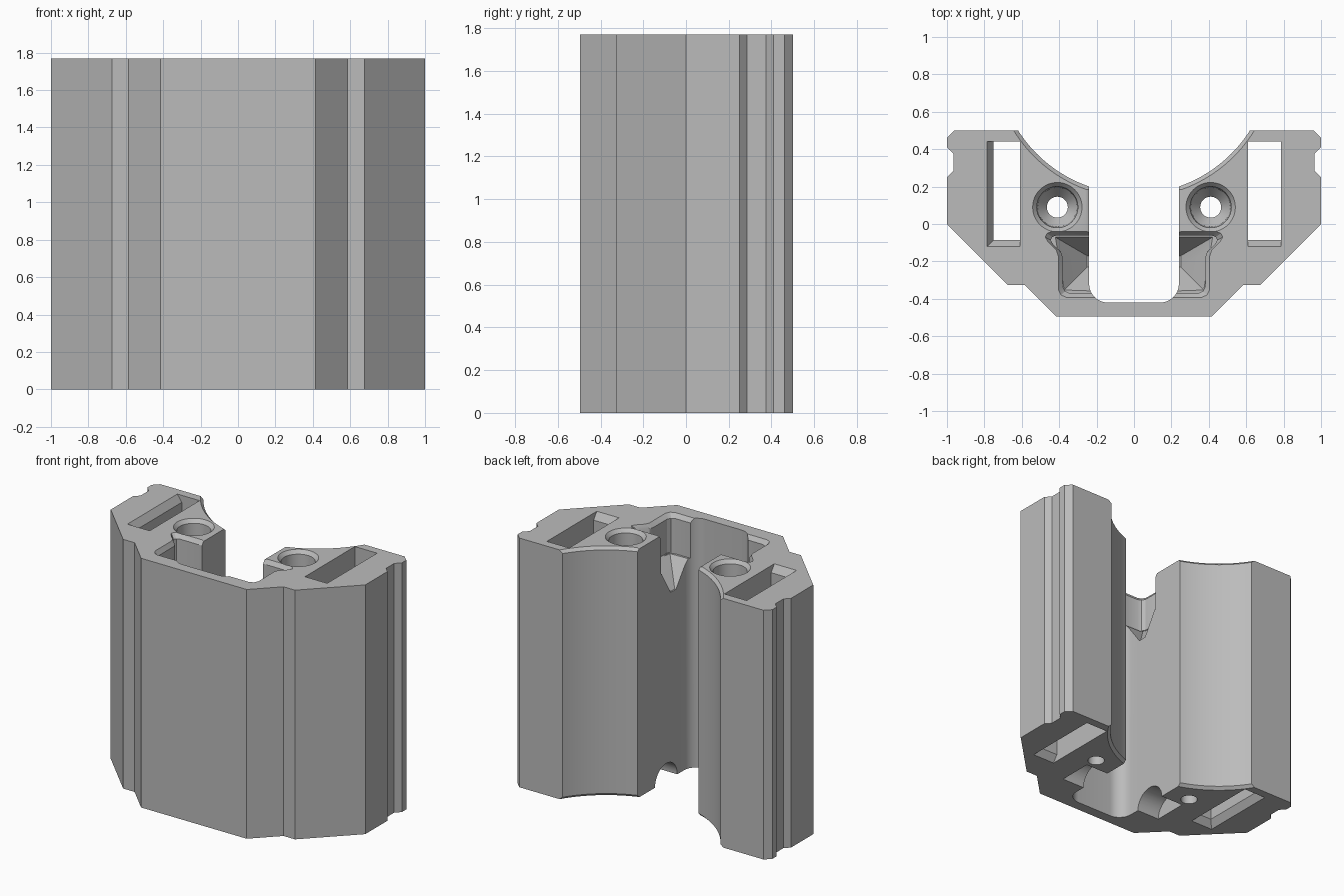
import bpy, bmesh, math
from mathutils import Vector

if "Cube" in bpy.data.objects:
    bpy.data.objects.remove(bpy.data.objects["Cube"])

H = 1.77

grey = bpy.data.materials.new("neutral_grey")
grey.use_nodes = True
colour = (0.5, 0.5, 0.5, 1)
grey.diffuse_color = colour
grey.node_tree.nodes["Principled BSDF"].inputs["Base Color"].default_value = colour


def make(name, bm):
    bmesh.ops.recalc_face_normals(bm, faces=bm.faces)
    mesh = bpy.data.meshes.new(name)
    bm.to_mesh(mesh)
    bm.free()
    mesh.materials.append(grey)
    ob = bpy.data.objects.new(name, mesh)
    bpy.context.collection.objects.link(ob)
    return ob


def loft(name, rings):
    """Solid through a stack of (outline, z) rings."""
    bm = bmesh.new()
    loops = [[bm.verts.new((x, y, z)) for x, y in pts] for pts, z in rings]
    for a, b in zip(loops, loops[1:]):
        for i in range(len(a)):
            j = (i + 1) % len(a)
            bm.faces.new((a[i], a[j], b[j], b[i]))
    bm.faces.new(loops[0])
    bm.faces.new(loops[-1])
    return make(name, bm)


def hull(name, pts):
    bm = bmesh.new()
    for p in pts:
        bm.verts.new(p)
    bmesh.ops.convex_hull(bm, input=bm.verts)
    return make(name, bm)


def circle(x, y, r, n=48):
    return [(x + r * math.cos(math.tau * i / n), y + r * math.sin(math.tau * i / n))
            for i in range(n)]


def rect(x0, x1, y0, y1):
    return [(x0, y0), (x1, y0), (x1, y1), (x0, y1)]


def flip(pts, s):
    return [(s * x, y) for x, y in pts]


def cut(body, cutter):
    mod = body.modifiers.new("cut", 'BOOLEAN')
    mod.operation, mod.solver, mod.object = 'DIFFERENCE', 'EXACT', cutter
    dg = bpy.context.evaluated_depsgraph_get()
    mesh = bpy.data.meshes.new_from_object(body.evaluated_get(dg))
    body.modifiers.clear()
    body.data = mesh
    bpy.data.objects.remove(cutter)


# Main extrusion: outer profile, then the rounded channel
half = [(0.415, -0.495), (0.585, -0.325), (0.675, -0.325), (1, 0), (1, 0.25),
        (0.965, 0.285), (0.965, 0.375), (1, 0.41), (1, 0.46), (0.96, 0.5),
        (0.55, 0.5), (0.24, 0.3)]
fillet = [(0.14 + 0.1 * math.cos(a), -0.32 - 0.1 * math.sin(a))
          for a in [math.pi / 2 * i / 10 for i in range(11)]]
half += fillet
body = loft("clamp_body", [(half + flip(half[::-1], -1), z) for z in (0, H)])

# Curved back recess with small edge chamfers
R = 0.735
cut(body, loft("back_recess", [(circle(0, 0.895, r, 160), z) for r, z in
    ((R + 0.04, -0.02), (R, 0.02), (R, H - 0.02), (R + 0.04, H + 0.02))]))

# Stepped pocket outline beside the channel
pocket = [(0.15, -0.04), (0.44, -0.04), (0.465, -0.05), (0.475, -0.07),
          (0.46, -0.095), (0.415, -0.14), (0.405, -0.17), (0.405, -0.35),
          (0.39, -0.38), (0.36, -0.393), (0.15, -0.393)]
inner = [(0.15 + (x - 0.15) * 0.91, -0.21 + (y + 0.21) * 0.88) for x, y in pocket]

for s in (-1, 1):
    # Strap slots, tapered at the front end and on one outer wall
    x0, x1 = (0.61, 0.785) if s > 0 else (-0.785, -0.61)
    deep_x = x0 if s > 0 else x0 + 0.035
    wide = rect(x0, x1, -0.12, 0.44)
    narrow = rect(deep_x, x1, -0.085, 0.44)
    cut(body, loft("slot", [(wide, -0.02), (wide, 0), (narrow, 0.05),
                            (narrow, H - 0.05), (wide, H), (wide, H + 0.02)]))

    # Counterbored screw holes
    cut(body, loft("screw_hole", [(circle(s * 0.41, 0.09, r), z) for r, z in
        ((0.056, -0.02), (0.056, 1.3), (0.105, 1.36), (0.11, H - 0.025),
         (0.132, H), (0.132, H + 0.02))]))

    # Top pocket with a chamfered lip
    cut(body, loft("pocket", [(flip(p, s), z) for p, z in
        ((inner, H - 0.28), (inner, H - 0.03), (pocket, H), (pocket, H + 0.02))]))

    # Sloping pocket floor
    top = [(0.15, -0.062), (0.43, -0.065), (0.38, -0.36), (0.15, -0.368)]
    low = [(0.15, -0.17), (0.25, -0.17), (0.25, -0.23), (0.15, -0.23)]
    cut(body, hull("pocket_floor",
        [(s * x, y, H - 0.27) for x, y in top] + [(s * x, y, H - 0.45) for x, y in low]))

    # Arched notch at the foot of the channel wall
    arch = circle(-0.12, 0, 0.125, 32)
    cut(body, hull("arch_notch", [(s * x, y, z) for x in (0.15, 0.42) for y, z in arch]))

# Fine edge break on the channel walls beside the holes
for s in (-1, 1):
    cut(body, hull("wall_chamfer", [(s * x, y, z) for y in (-0.05, 0.24)
        for x, z in ((0.23, H - 0.01), (0.23, H + 0.03), (0.27, H + 0.03), (0.255, H))]))

bpy.ops.object.select_all(action='DESELECT')
body.select_set(True)
bpy.context.view_layer.objects.active = body
bpy.ops.object.shade_smooth_by_angle(angle=math.radians(25))
